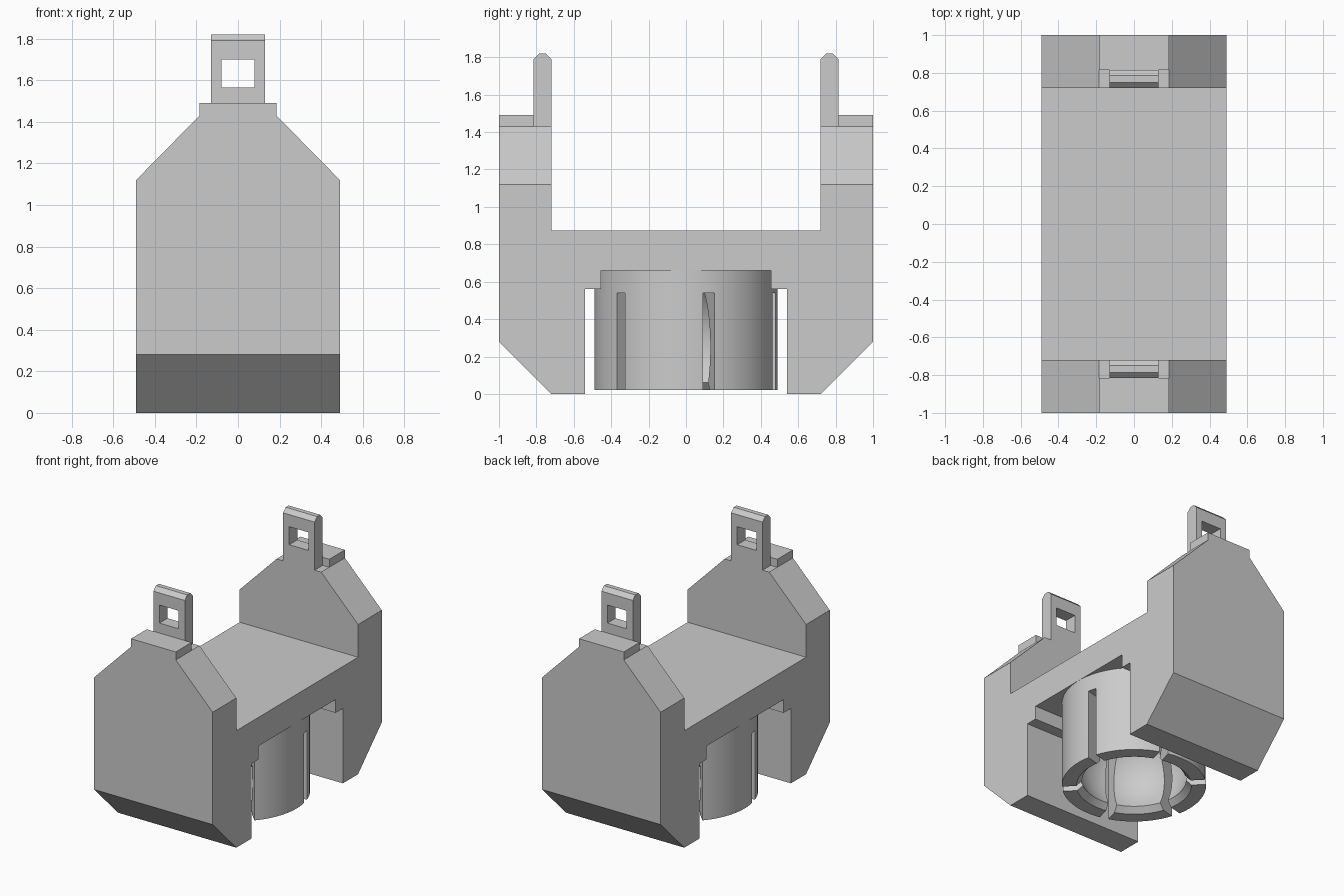
import bpy, bmesh, math
from mathutils import Matrix, Vector

cube = bpy.data.objects.get("Cube")
if cube:
    bpy.data.objects.remove(cube, do_unlink=True)

grey = bpy.data.materials.new("plain grey")
grey.use_nodes = True
colour = (0.6, 0.6, 0.6, 1)
grey.diffuse_color = colour
grey.node_tree.nodes["Principled BSDF"].inputs["Base Color"].default_value = colour


def finish(name, bm):
    bmesh.ops.recalc_face_normals(bm, faces=bm.faces)
    mesh = bpy.data.meshes.new(name)
    bm.to_mesh(mesh)
    bm.free()
    mesh.materials.append(grey)
    obj = bpy.data.objects.new(name, mesh)
    bpy.context.collection.objects.link(obj)
    return obj


def prism(name, outline, axis, low, high):
    """Extrude an outline of (across, z) points along the x or y axis."""
    bm = bmesh.new()
    place = (lambda a, z: (low, a, z)) if axis == "x" else (lambda a, z: (a, low, z))
    face = bm.faces.new([bm.verts.new(place(a, z)) for a, z in outline])
    out = bmesh.ops.extrude_face_region(bm, geom=[face])
    verts = [g for g in out["geom"] if isinstance(g, bmesh.types.BMVert)]
    step = high - low
    bmesh.ops.translate(bm, verts=verts, vec=(step, 0, 0) if axis == "x" else (0, step, 0))
    return finish(name, bm)


def box(name, size, centre, angle=0):
    bm = bmesh.new()
    matrix = (Matrix.Translation(centre) @ Matrix.Rotation(angle, 4, "Z")
              @ Matrix.Diagonal((*size, 1)))
    bmesh.ops.create_cube(bm, size=1, matrix=matrix)
    return finish(name, bm)


def select_only(obj):
    bpy.ops.object.select_all(action="DESELECT")
    obj.select_set(True)
    bpy.context.view_layer.objects.active = obj


def combine(obj, cutter, operation):
    mod = obj.modifiers.new("cut", "BOOLEAN")
    mod.operation, mod.object, mod.solver = operation, cutter, "EXACT"
    select_only(obj)
    bpy.ops.object.modifier_apply(modifier=mod.name)
    bpy.data.objects.remove(cutter, do_unlink=True)


def mirrored(half):
    return half + [(-a, z) for a, z in reversed(half)]


# Saddle body: side profile trimmed by the end outline
side = mirrored([(0.455, 0.66), (0.455, 0.56), (0.54, 0.56), (0.54, 0), (0.72, 0),
                 (1, 0.28), (1, 1.49), (0.815, 1.49), (0.815, 1.43),
                 (0.72, 1.43), (0.72, 0.875)])
end = mirrored([(0.49, -0.1), (0.49, 1.12), (0.185, 1.43), (0.185, 1.6)])
body = prism("saddle_body", side, "x", -0.7, 0.7)
combine(body, prism("end_outline", end, "y", -1.2, 1.2), "INTERSECT")

# Upright tabs with a square window
for name, s in (("front_tab", -1), ("back_tab", 1)):
    outline = [(s * y, z) for y, z in ((0.72, 1.43), (0.815, 1.43), (0.815, 1.79),
                                      (0.785, 1.82), (0.75, 1.82), (0.72, 1.79))]
    tab = prism(name, outline, "x", -0.13, 0.13)
    combine(tab, box("window", (0.16, 0.4, 0.135), (0, s * 0.77, 1.632)), "DIFFERENCE")

# Round socket: spun profile with a spherical cavity and flared mouth
radius, centre_z, rings = 0.40, 0.25, 18
mouth = math.acos((0.06 - centre_z) / radius)
profile = [(radius * math.sin(mouth * i / rings),
            centre_z + radius * math.cos(mouth * i / rings)) for i in range(rings + 1)]
profile += [(0.39, 0.02), (0.489, 0.02), (0.489, 0.665), (0, 0.665)]
bm = bmesh.new()
verts = [bm.verts.new((r, 0, z)) for r, z in profile]
edges = [bm.edges.new(pair) for pair in zip(verts, verts[1:])]
bmesh.ops.spin(bm, geom=verts + edges, cent=Vector(), axis=(0, 0, 1),
               angle=math.tau, steps=96)
bmesh.ops.remove_doubles(bm, verts=bm.verts, dist=0.0001)
bmesh.ops.dissolve_degenerate(bm, edges=bm.edges, dist=0.0001)
socket = finish("ball_socket", bm)

# Six slots, cut as three bars across the diameter
for i in range(3):
    combine(socket, box("slot", (1.2, 0.063, 0.64), (0, 0, 0.22),
                        math.radians(14.5 + 60 * i)), "DIFFERENCE")
select_only(socket)
bpy.ops.object.shade_smooth_by_angle(angle=math.radians(30))
